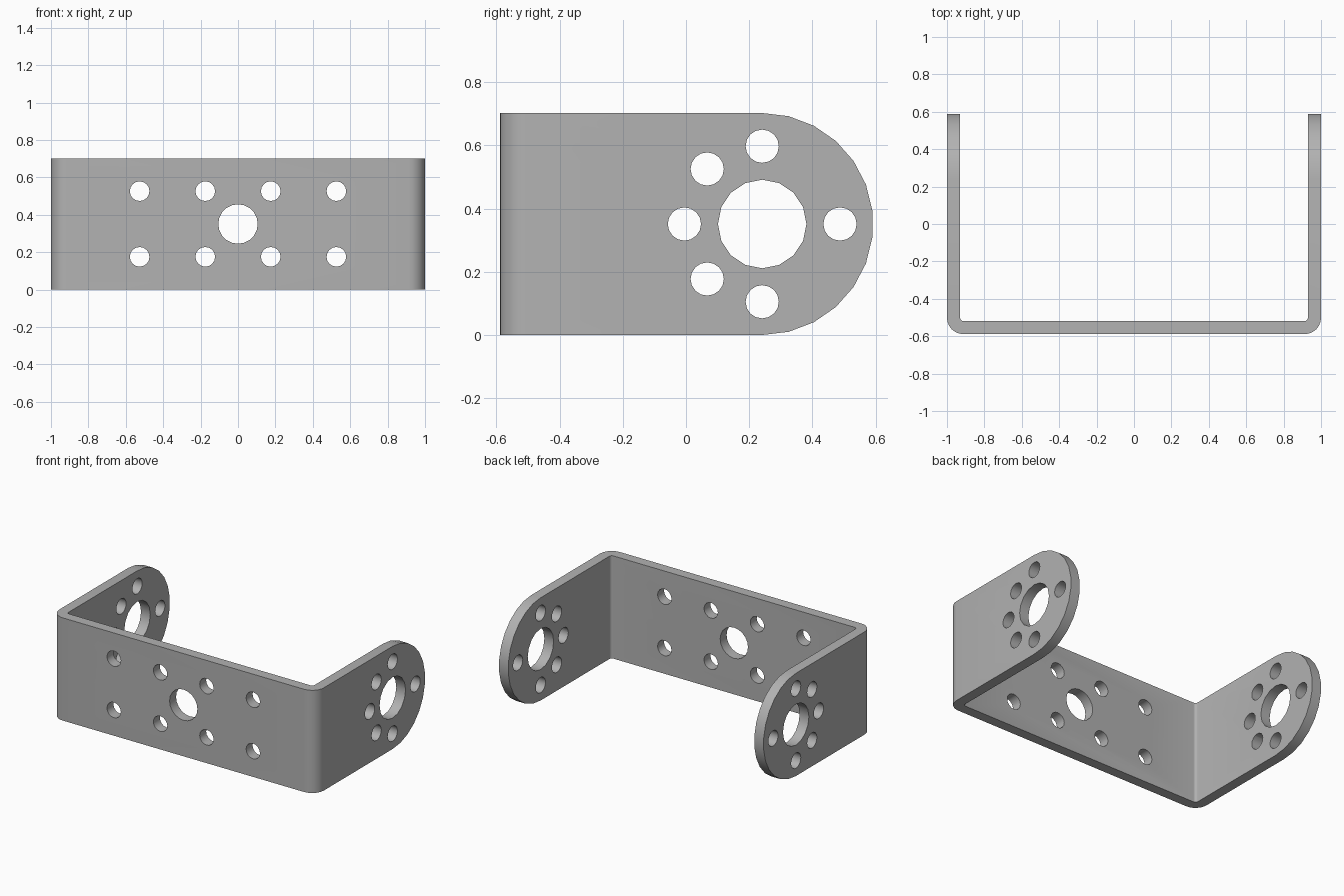
import bpy, math
from mathutils import Matrix, Vector

if "Cube" in bpy.data.objects:
    bpy.data.objects.remove(bpy.data.objects["Cube"])

H = 0.702            # bracket height
MID = H / 2
T = 0.07             # sheet thickness
FRONT = -0.589       # outer face of the base plate
EAR_Y = 0.241        # centre of the rounded ears

steel = bpy.data.materials.new("steel grey")
steel.diffuse_color = (0.445, 0.445, 0.445, 1)
steel.use_nodes = True
steel.node_tree.nodes["Principled BSDF"].inputs["Base Color"].default_value = steel.diffuse_color


def arc(cx, cy, r, a0, a1, n):
    return [(cx + r * math.cos(math.radians(a0 + (a1 - a0) * i / n)),
             cy + r * math.sin(math.radians(a0 + (a1 - a0) * i / n))) for i in range(n + 1)]


def prism(name, outline, place, depth):
    """Extrude a counter-clockwise outline; place maps (u, v, w) to a point."""
    n = len(outline)
    verts = [place(u, v, w) for w in (0, depth) for u, v in outline]
    faces = [list(range(n))[::-1], list(range(n, 2 * n))]
    faces += [[i, (i + 1) % n, (i + 1) % n + n, i + n] for i in range(n)]
    mesh = bpy.data.meshes.new(name)
    mesh.from_pydata(verts, [], faces)
    mesh.materials.append(steel)
    obj = bpy.data.objects.new(name, mesh)
    bpy.context.collection.objects.link(obj)
    return obj


def along_x(u, v, w):
    return (w - 1.5, u, v)


def along_y(u, v, w):          # axes kept right-handed
    return (v, w - 0.8, u)


def cut(target, tool, operation):
    mod = target.modifiers.new("cut", 'BOOLEAN')
    mod.operation, mod.object, mod.solver = operation, tool, 'EXACT'
    bpy.context.view_layer.objects.active = target
    bpy.ops.object.modifier_apply(modifier=mod.name)
    bpy.data.objects.remove(tool)


# U-shaped bent sheet, seen from the top
RO, RI = 0.088, 0.018
right = [(1 - T, 0.8)]
outer = arc(-1 + RO, FRONT + RO, RO, 180, 270, 6) + arc(1 - RO, FRONT + RO, RO, 270, 360, 6)
inner = (arc(1 - T - RI, FRONT + T + RI, RI, 360, 270, 4)
         + arc(-1 + T + RI, FRONT + T + RI, RI, 270, 180, 4))
outline = [(-1, 0.8)] + outer + [(1, 0.8), (1 - T, 0.8)] + inner + [(-1 + T, 0.8)]
bracket = prism("bracket", outline, lambda u, v, w: (u, v, w), H)

# Rounded ends of both ears
side = [(-0.9, -0.1), (EAR_Y, -0.1)] + arc(EAR_Y, MID, MID, -90, 90, 13) + [(EAR_Y, H + 0.1), (-0.9, H + 0.1)]
cut(bracket, prism("ear_outline", side, along_x, 3), 'INTERSECT')

# Ear holes: a large bore ringed by small ones, through both ears
ring = [(EAR_Y, MID, 0.14, 16)]
for a in (0, 90, 135, 180, 225, 270):
    ring.append((EAR_Y + 0.246 * math.cos(math.radians(a)),
                 MID + 0.246 * math.sin(math.radians(a)), 0.0526, 16))
for y, z, r, n in ring:
    cut(bracket, prism("ear_hole", arc(y, z, r, 0, 360, n)[:-1], along_x, 3), 'DIFFERENCE')

# Base plate holes: a central bore and two rows of four
holes = [(0, MID, 0.1053, 20)]
holes += [(x, MID + s * 0.1755, 0.0526, 16) for x in (-0.526, -0.175, 0.175, 0.526) for s in (-1, 1)]
for x, z, r, n in holes:
    cut(bracket, prism("base_hole", arc(z, x, r, 0, 360, n)[:-1], along_y, 0.6), 'DIFFERENCE')

# Smooth bends and bores with crisp edges
bpy.ops.object.select_all(action='DESELECT')
bracket.select_set(True)
bpy.context.view_layer.objects.active = bracket
bpy.ops.object.shade_smooth_by_angle(angle=math.radians(30))
